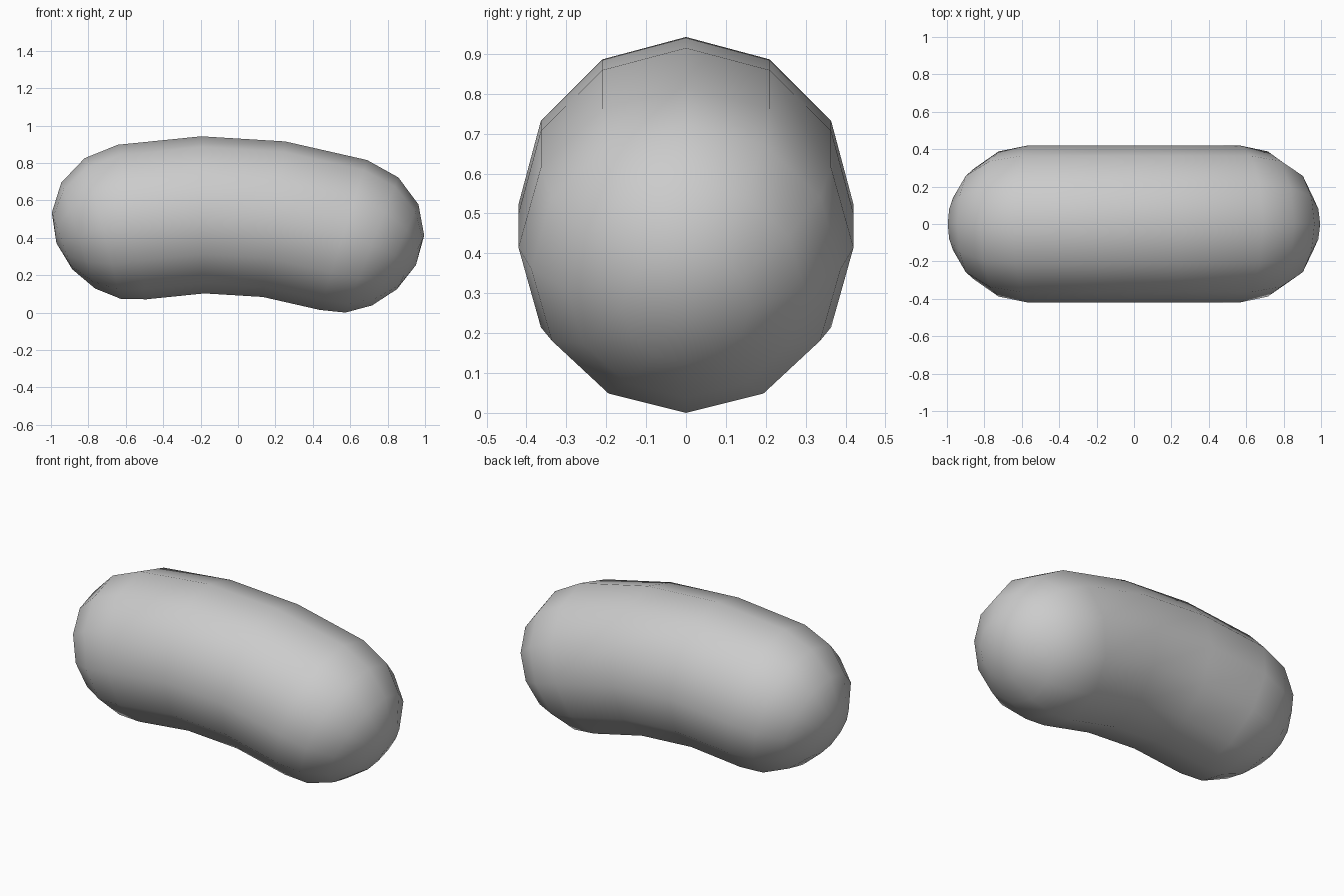
import bpy, bmesh
from math import sin, cos, pi, radians

if "Cube" in bpy.data.objects:
    bpy.data.objects.remove(bpy.data.objects["Cube"])

SIDES, CAP_STEPS = 12, 4
RADIUS, HALF = 0.42, 0.572          # tube radius, half length of the straight part
BEND, TILT = 2.35, radians(3.5)     # bend radius, lean of the middle


def bend(s, y, z):
    """Wrap a straight capsule point (s along axis) around the bend arc."""
    a = TILT + s / BEND
    return ((BEND + z) * sin(a), y, (BEND + z) * cos(a))


# Straight capsule profile: (position along axis, radius)
cap = [(HALF + RADIUS * sin(i * pi / 2 / CAP_STEPS), RADIUS * cos(i * pi / 2 / CAP_STEPS))
       for i in range(CAP_STEPS)]
right = [(HALF / 3, RADIUS)] + cap
profile = [(-s, r) for s, r in reversed(right)] + right

bm = bmesh.new()
rings = [[bm.verts.new(bend(s, r * sin(2 * pi * k / SIDES), r * cos(2 * pi * k / SIDES)))
          for k in range(SIDES)] for s, r in profile]

# Body wall
for a, b in zip(rings, rings[1:]):
    for k in range(SIDES):
        n = (k + 1) % SIDES
        bm.faces.new((a[k], a[n], b[n], b[k]))

# Rounded tips
for ring, s in ((rings[0], -HALF - RADIUS), (rings[-1], HALF + RADIUS)):
    tip = bm.verts.new(bend(s, 0, 0))
    for k in range(SIDES):
        bm.faces.new((ring[k], ring[(k + 1) % SIDES], tip))

# Centre on x and stand on the ground
xs = [v.co.x for v in bm.verts]
low = min(v.co.z for v in bm.verts)
bmesh.ops.translate(bm, verts=bm.verts, vec=(-(min(xs) + max(xs)) / 2, 0, -low))
bmesh.ops.recalc_face_normals(bm, faces=bm.faces)
for f in bm.faces:
    f.smooth = True

mesh = bpy.data.meshes.new("bean_body")
bm.to_mesh(mesh)
bm.free()
bpy.context.collection.objects.link(bpy.data.objects.new("bean_body", mesh))
